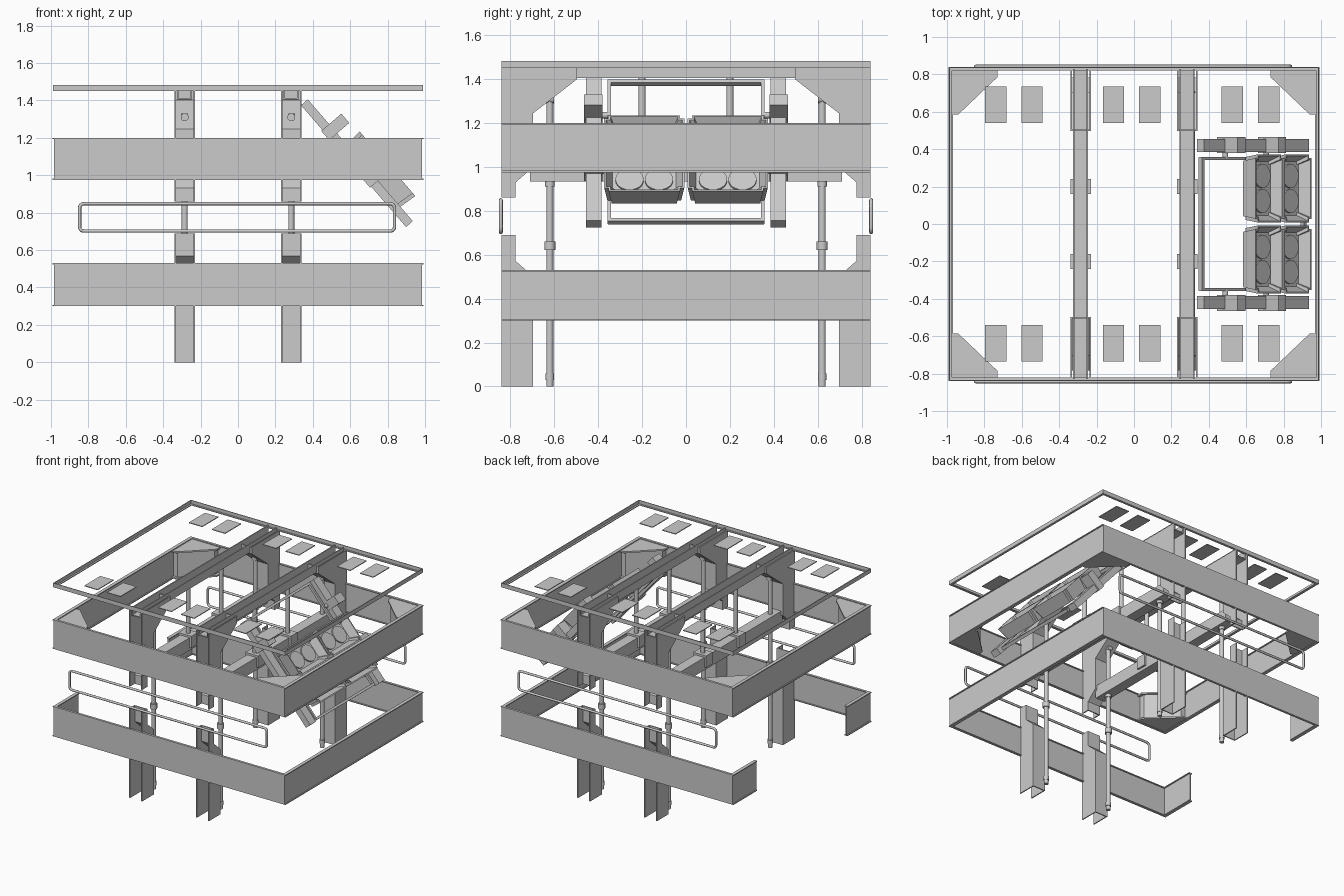
import bpy, bmesh, math
from mathutils import Matrix, Vector

if "Cube" in bpy.data.objects:
    bpy.data.objects.remove(bpy.data.objects["Cube"])


def finish(name, bm, mat=None, smooth=False):
    bmesh.ops.recalc_face_normals(bm, faces=bm.faces)
    if mat:
        bm.transform(mat)
    me = bpy.data.meshes.new(name)
    bm.to_mesh(me)
    bm.free()
    ob = bpy.data.objects.new(name, me)
    bpy.context.collection.objects.link(ob)
    if smooth:
        bpy.context.view_layer.objects.active = ob
        ob.select_set(True)
        bpy.ops.object.shade_smooth_by_angle()
        ob.select_set(False)
    return ob


def box(name, x, y, z, mat=None):
    """Box from (min, max) ranges."""
    bm = bmesh.new()
    bmesh.ops.create_cube(bm, size=1)
    for v in bm.verts:
        for i, r in enumerate((x, y, z)):
            v.co[i] = r[0] if v.co[i] < 0 else r[1]
    return finish(name, bm, mat)


def prism(name, pts, depth):
    """Extrude a closed loop of 3D points along a vector."""
    bm = bmesh.new()
    f = bm.faces.new([bm.verts.new(p) for p in pts])
    g = bmesh.ops.extrude_face_region(bm, geom=[f])
    bmesh.ops.translate(bm, vec=depth, verts=[v for v in g['geom'] if isinstance(v, bmesh.types.BMVert)])
    return finish(name, bm)


def rod(name, a, b, r, mat=None, n=16):
    a, b = Vector(a), Vector(b)
    bm = bmesh.new()
    bmesh.ops.create_cone(bm, cap_ends=True, segments=n, radius1=r, radius2=r, depth=(b - a).length)
    bm.transform(Matrix.Translation((a + b) / 2) @ (b - a).to_track_quat('Z', 'Y').to_matrix().to_4x4())
    return finish(name, bm, mat, True)


def strip(name, path, x0, x1, t):
    """Bent sheet following a y-z path."""
    bm = bmesh.new()
    rows = [(bm.verts.new((x0, y, z)), bm.verts.new((x1, y, z))) for y, z in path]
    for a, b in zip(rows, rows[1:]):
        bm.faces.new((a[0], a[1], b[1], b[0]))
    m = finish(name, bm).modifiers.new("thickness", 'SOLIDIFY')
    m.thickness, m.offset = t, 0


X, Y, T = 0.985, 0.84, 0.01

# Belt rings: thin plates with lips; the lower one is open on the left end
for name, z0, z1, gap in (("upper_ring", .975, 1.2, 0), ("lower_ring", .3, .53, .55)):
    spans = [(-Y, -gap), (gap, Y)] if gap else [(-Y, Y)]
    for a, b, lip in ((z0, z1, 0), (z0, z0 + .007, .008), (z1 - .007, z1, .008)):
        for s in (-1, 1):
            ys = sorted((s * (Y - T - lip), s * Y))
            box(name + "_side", (-X - lip, X + lip), ys, (a, b))
        box(name + "_right", (X - T - lip, X + lip), (-Y, Y), (a, b))
        for sp in spans:
            box(name + "_left", (-X - lip, -X + T + lip), sp, (a, b))

# Corner gussets of the upper ring
for sx in (-1, 1):
    for sy in (-1, 1):
        for z, h, k in ((.978, .012, 0), (.99, .19, .02), (1.18, .012, 0)):
            pts = [(X, .83), (.73 + k, .83), (.73 + k, .785), (.94, .585 + k), (X, .585 + k)]
            prism("corner_gusset", [(sx * px, sy * py, z) for px, py in pts], (0, 0, h))

# Top rim angle section and roof pads
for s in (-1, 1):
    for z0, z1, w in ((1.45, 1.482, .005), (1.45, 1.456, .018)):
        box("top_rim_side", (-.99, .99), sorted((s * Y, s * (Y - w))), (z0, z1))
        box("top_rim_end", sorted((s * .99, s * (.99 - w))), (-Y, Y), (z0, z1))
    for x in (-.74, -.545, -.11, .085, .525, .72):
        box("roof_pad", (x - .057, x + .057), sorted((s * .54, s * .735)), (1.468, 1.474))

# Portal frames
upper = [(.5, 1.45), (.5, 1.40), (.70, 1.245), (.70, 1.0), (.78, .93), (.78, .86)]
lower = [(.78, .69), (.78, .57), (.70, .50), (.70, 0)]
for c in (-.285, .285):
    for s in (-1, 1):
        for name, path, ends in (("upper_post", upper, [(Y, .86), (Y, 1.45)]),
                                 ("lower_post", lower, [(Y, 0), (Y, .69)])):
            pts = [(s * y, z) for y, z in path]
            strip(name + "_web", pts, c - .055, c + .055, .008)
            loop = pts + [(s * y, z) for y, z in ends]
            for x in (c - .055, c + .047):
                prism(name + "_flange", [(x, y, z) for y, z in loop], (.008, 0, 0))
        # Screw jack pipe with collars, pin and hanger strut
        y = s * .62
        rod("jack_pipe", (c, y, 0), (c, y, 1.33), .016)
        for z, h, r in ((.62, .04, .025), (.03, .03, .02), (.91, .03, .022)):
            rod("jack_collar", (c, y, z), (c, y, z + h), r)
        rod("pin", (c, s * .60, 1.31), (c, s * .73, 1.31), .021)
        rod("hanger_strut", (c, s * .2, 1.0), (c, s * .2, 1.42), .016)
        box("strut_saddle", (c - .055, c + .055), (s * .2 - .04, s * .2 + .04), (.955, 1.045))
    # Top channel beam and lower tie beam
    for x in (c - .042, c + .03):
        box("top_beam_flange", (x, x + .008), (-.83, .83), (1.405, 1.47))
    box("top_beam_web", (c - .042, c + .038), (-.83, .83), (1.405, 1.413))
    box("tie_beam", (c - .04, c + .04), (-.71, .71), (.932, 1.03))

# Handrail loops
for s in (-1, 1):
    cu = bpy.data.curves.new("handrail", 'CURVE')
    cu.dimensions = '3D'
    cu.bevel_depth, cu.bevel_resolution = .009, 2
    sp = cu.splines.new('POLY')
    pts = []
    for cx, cz, a0 in ((.815, .826, 0), (-.825, .826, 90), (-.825, .724, 180), (.815, .724, 270)):
        for k in range(5):
            a = math.radians(a0 + k * 22.5)
            pts.append((cx + .022 * math.cos(a), s * .843, cz + .022 * math.sin(a), 1))
    sp.points.add(len(pts) - 1)
    for p, co in zip(sp.points, pts):
        p.co = co
    sp.use_cyclic_u = True
    bpy.context.collection.objects.link(bpy.data.objects.new("handrail", cu))

# Inclined lamp rack: local x runs down the slope, local z faces outward
M = Matrix(((.653, 0, .757, .355), (0, 1, 0, 0), (-.757, 0, .653, 1.39), (0, 0, 0, 1)))
for s in (-1, 1):
    box("rack_rail", (0, .86), sorted((s * .385, s * .455)), (-.024, .024), M)
    for a in (.175, .51):
        box("rack_clamp", (a, a + .065), sorted((s * .38, s * .465)), (-.032, .11), M)
        rod("rack_peg", (a + .03, s * .35, 0), (a + .03, s * .39, 0), .015, M)
    box("rack_frame_side", (0, .85), sorted((s * .342, s * .358)), (-.01, .01), M)
for a in (0, .835):
    box("rack_frame_bar", (a, a + .018), (-.355, .355), (-.012, .012), M)

# Lamp housings: tapered open trays, each with a pair of round lamps
for cy in (-.19, .19):
    for cs in (.424, .654):
        bm = bmesh.new()
        bmesh.ops.create_cube(bm, size=1)
        for v in bm.verts:
            k = .92 if v.co.z < 0 else 1
            v.co = (cs + v.co.x * .226 * k, cy + v.co.y * .365 * k, .024 if v.co.z < 0 else .122)
        bmesh.ops.bevel(bm, geom=[e for e in bm.edges if abs(e.verts[0].co.z - e.verts[1].co.z) > .05],
                        offset=.02, segments=2, affect='EDGES')
        top = max(bm.faces, key=lambda f: f.calc_center_median().z)
        bmesh.ops.inset_region(bm, faces=[top], thickness=.012)
        g = bmesh.ops.extrude_face_region(bm, geom=[top])
        bmesh.ops.delete(bm, geom=[top], context='FACES_ONLY')
        for v in [v for v in g['geom'] if isinstance(v, bmesh.types.BMVert)]:
            v.co = (cs + (v.co.x - cs) * .7, cy + (v.co.y - cy) * .83, .065)
        finish("lamp_housing", bm, M)
        for s in (-1, 1):
            rod("lamp", (cs, cy + s * .067, .06), (cs, cy + s * .067, .075), .064, M, 24)
